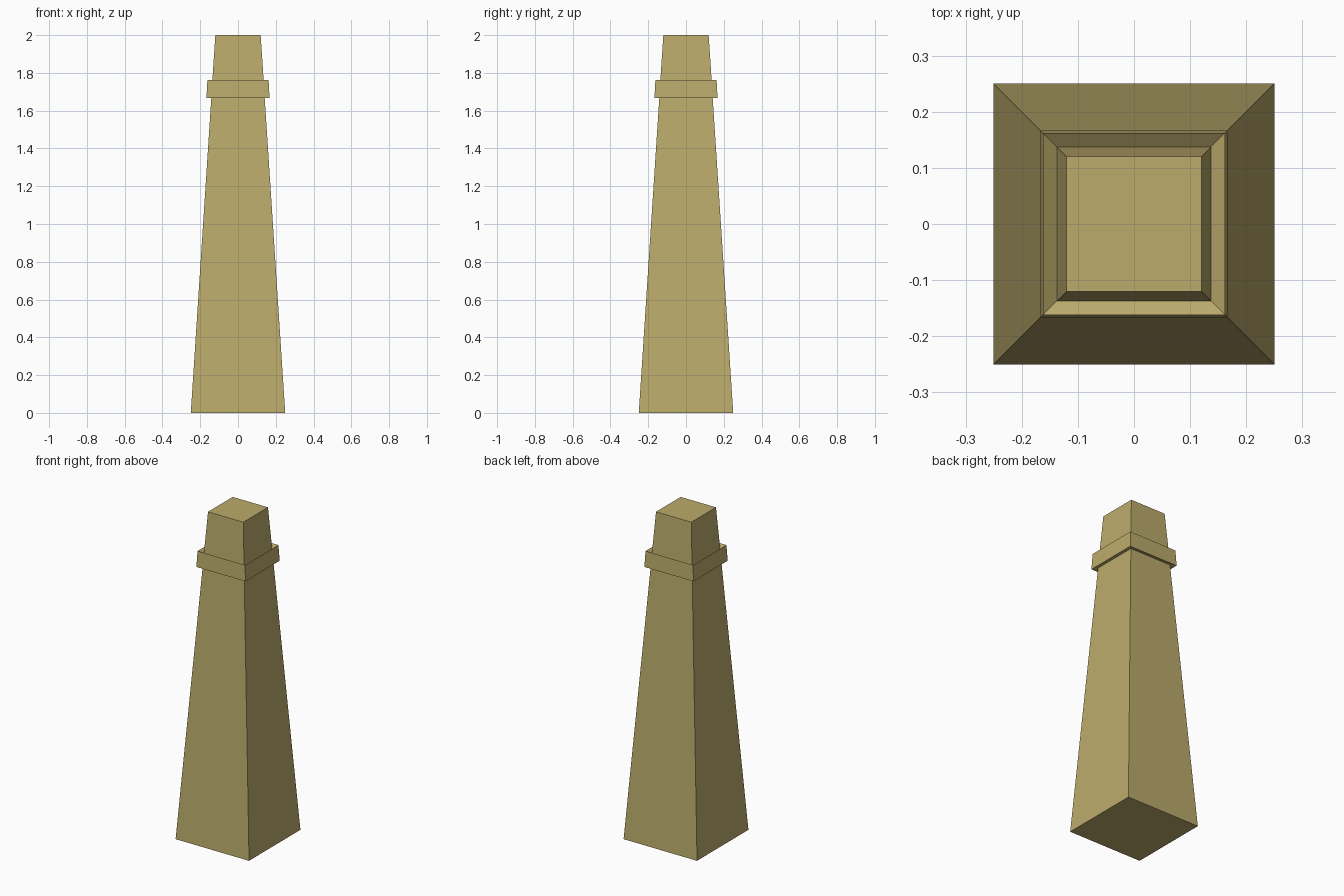
import bpy, bmesh

if "Cube" in bpy.data.objects:
    bpy.data.objects.remove(bpy.data.objects["Cube"])

# Square profile: (half width, height) from the foot to the flat tip
PROFILE = [
    (0.25, 0.0),       # foot
    (0.141, 1.672),    # shaft meets collar underside
    (0.167, 1.666),    # collar lower edge
    (0.162, 1.763),    # collar upper edge
    (0.137, 1.742),    # collar rim dips inward to the upper shaft
    (0.12, 2.0),       # flat tip
]


def square_loft(name, profile):
    bm = bmesh.new()
    rings = [[bm.verts.new((sx * r, sy * r, z))
              for sx, sy in ((-1, -1), (1, -1), (1, 1), (-1, 1))]
             for r, z in profile]
    for low, high in zip(rings, rings[1:]):
        for i in range(4):
            j = (i + 1) % 4
            bm.faces.new((low[i], low[j], high[j], high[i]))
    bm.faces.new(rings[0][::-1])
    bm.faces.new(rings[-1])
    bmesh.ops.recalc_face_normals(bm, faces=bm.faces)
    mesh = bpy.data.meshes.new(name)
    bm.to_mesh(mesh)
    bm.free()
    obj = bpy.data.objects.new(name, mesh)
    bpy.context.collection.objects.link(obj)
    return obj


# Tapered post with raised collar
post = square_loft("tapered_post", PROFILE)
mat = bpy.data.materials.new("sandy_wood")
mat.diffuse_color = (0.50, 0.41, 0.15, 1)
mat.use_nodes = True
mat.node_tree.nodes["Principled BSDF"].inputs["Base Color"].default_value = mat.diffuse_color
post.data.materials.append(mat)
